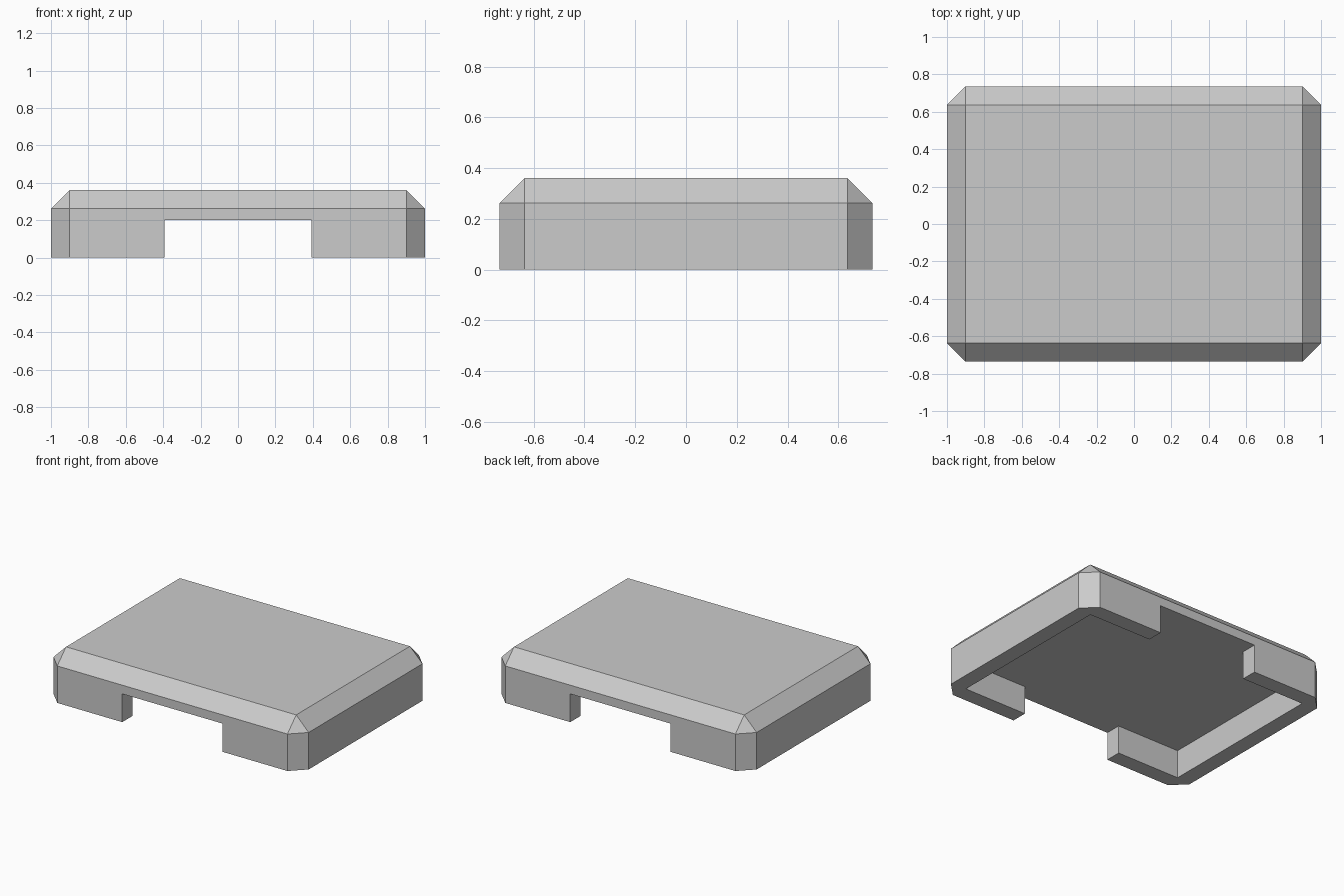
import bpy, bmesh

old = bpy.data.objects.get("Cube")
if old:
    bpy.data.objects.remove(old, do_unlink=True)

HALF_X, HALF_Y, HEIGHT = 1.0, 0.735, 0.36
CHAMFER, WALL = 0.098, 0.113
SLOT, CEILING = 0.393, 0.2

grey = bpy.data.materials.new("light grey")
grey.use_nodes = True
colour = (0.6, 0.6, 0.6, 1)
grey.diffuse_color = colour
grey.node_tree.nodes["Principled BSDF"].inputs["Base Color"].default_value = colour


def prism(name, outline, low, high, chamfer=0):
    """Extrude an outline upward and chamfer every edge above the base."""
    bm = bmesh.new()
    base = bm.faces.new([bm.verts.new((x, y, low)) for x, y in outline])
    top = bmesh.ops.extrude_face_region(bm, geom=[base], use_keep_orig=True)["geom"]
    bmesh.ops.translate(bm, vec=(0, 0, high - low),
                        verts=[v for v in top if isinstance(v, bmesh.types.BMVert)])
    if chamfer:
        edges = [e for e in bm.edges if max(v.co.z for v in e.verts) > low]
        bmesh.ops.bevel(bm, geom=edges, offset=chamfer, segments=1,
                        affect="EDGES", clamp_overlap=True)
    bmesh.ops.recalc_face_normals(bm, faces=bm.faces[:])
    mesh = bpy.data.meshes.new(name)
    bm.to_mesh(mesh)
    bm.free()
    mesh.materials.append(grey)
    obj = bpy.data.objects.new(name, mesh)
    bpy.context.collection.objects.link(obj)
    return obj


# Chamfered cover
corners = [(-HALF_X, -HALF_Y), (HALF_X, -HALF_Y), (HALF_X, HALF_Y), (-HALF_X, HALF_Y)]
cover = prism("cover", corners, 0, HEIGHT, CHAMFER)

# Hollow underside with an open slot at the front and back
ix, iy, out = HALF_X - WALL, HALF_Y - WALL, HALF_Y + WALL
quarter = [(ix, iy), (SLOT, iy), (SLOT, out)]
half = quarter + [(-x, y) for x, y in reversed(quarter)]
cross = half + [(-x, -y) for x, y in half]
cutter = prism("hollow_cutter", cross, -WALL, CEILING)
cutter.hide_render = True
cutter.hide_viewport = True

cut = cover.modifiers.new("hollow", "BOOLEAN")
cut.operation = "DIFFERENCE"
cut.solver = "EXACT"
cut.object = cutter

# Apply the cut and drop the helper
bpy.context.view_layer.update()
result = bpy.data.meshes.new_from_object(
    cover.evaluated_get(bpy.context.evaluated_depsgraph_get()))
cover.modifiers.clear()
cover.data = result
bpy.data.objects.remove(cutter, do_unlink=True)
